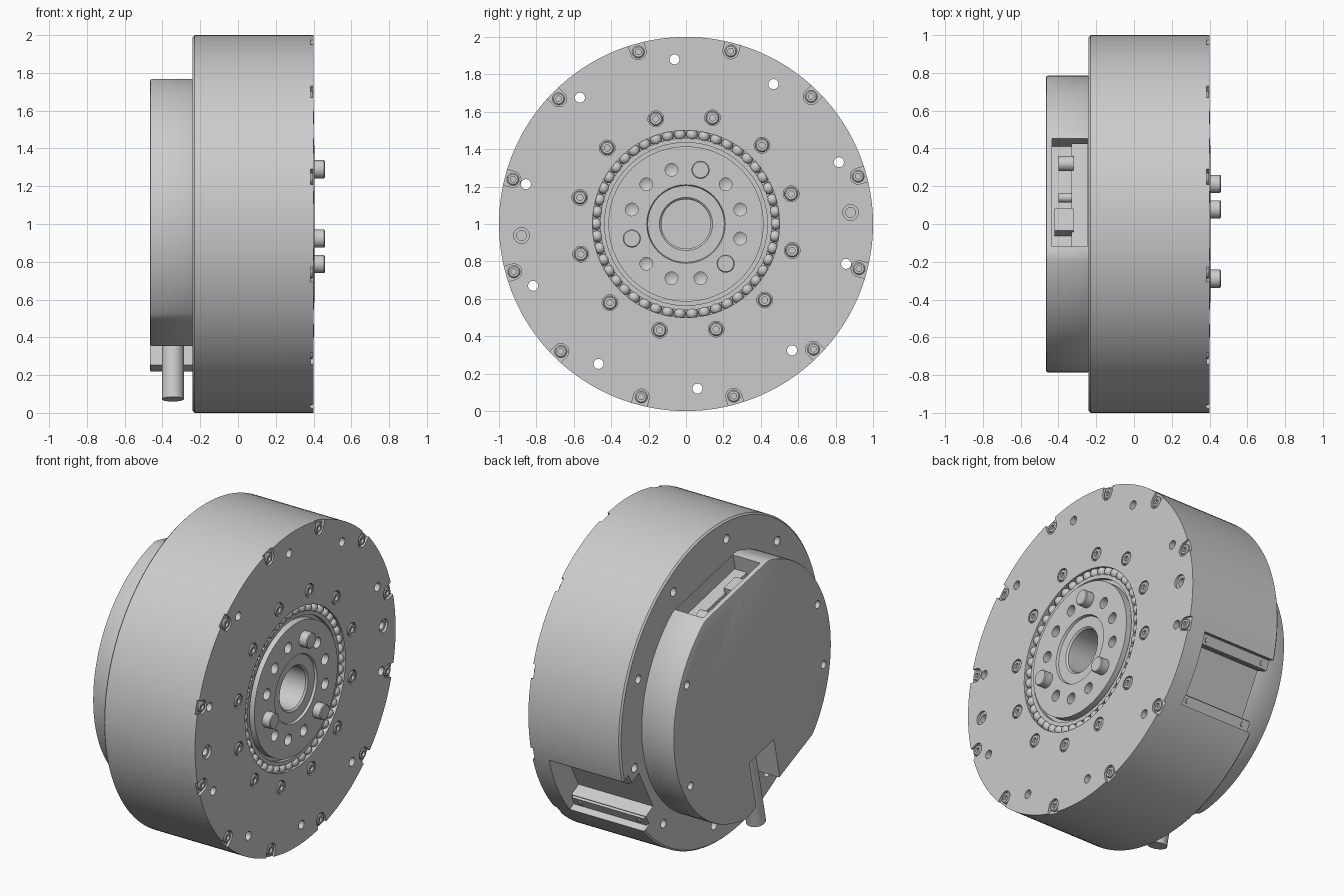
import bpy, bmesh, math
from mathutils import Matrix

cube = bpy.data.objects.get("Cube")
if cube:
    bpy.data.objects.remove(cube, do_unlink=True)

GREY = (0.6, 0.6, 0.6, 1)
metal = bpy.data.materials.new("grey metal")
metal.use_nodes = True
metal.diffuse_color = GREY
metal.node_tree.nodes["Principled BSDF"].inputs["Base Color"].default_value = GREY

TILT = math.radians(12.5)      # tilt of the rear cover
PORT = math.radians(118)       # direction of the side port


def polar(radius, degrees):
    a = math.radians(degrees)
    return radius * math.cos(a), radius * math.sin(a)


def ring(radius, first, step, count):
    return [polar(radius, first + step * i) for i in range(count)]


def merge(bm, part, matrix):
    bmesh.ops.remove_doubles(part, verts=part.verts, dist=1e-5)
    bmesh.ops.recalc_face_normals(part, faces=part.faces)
    part.transform(matrix)
    mesh = bpy.data.meshes.new("part")
    part.to_mesh(mesh)
    bm.from_mesh(mesh)
    part.free()
    bpy.data.meshes.remove(mesh)


def lathe(bm, profile, centre=(0, 0), steps=24):
    """Turn (x, radius) points around an axis parallel to x."""
    part = bmesh.new()
    verts = [part.verts.new((x, 0, r)) for x, r in profile]
    edges = [part.edges.new(pair) for pair in zip(verts, verts[1:])]
    bmesh.ops.spin(part, geom=verts + edges, axis=(1, 0, 0), cent=(0, 0, 0),
                   angle=2 * math.pi, steps=steps, use_merge=True)
    merge(bm, part, Matrix.Translation((0, *centre)))


def prism(bm, outline, x0, x1, angle=0):
    """Extrude a (y, z) outline along x, turned about the main axis."""
    part = bmesh.new()
    face = part.faces.new([part.verts.new((x0, y, z)) for y, z in outline])
    for v in bmesh.ops.extrude_face_region(part, geom=[face])["geom"]:
        if isinstance(v, bmesh.types.BMVert):
            v.co.x = x1
    merge(bm, part, Matrix.Rotation(-angle, 4, 'X'))


def rect(y0, y1, z0, z1):
    return [(y0, z0), (y1, z0), (y1, z1), (y0, z1)]


def rod(bm, x0, x1, radius, centre, steps=24):
    lathe(bm, [(x0, 0), (x0, radius), (x1, radius), (x1, 0)], centre, steps)


def finish(name, bm):
    mesh = bpy.data.meshes.new(name)
    bm.to_mesh(mesh)
    bm.free()
    mesh.materials.append(metal)
    obj = bpy.data.objects.new(name, mesh)
    bpy.context.collection.objects.link(obj)
    obj.location.z = 1
    return obj


def apply(obj, kind, **settings):
    mod = obj.modifiers.new(kind, kind)
    for key, value in settings.items():
        setattr(mod, key, value)
    bpy.context.view_layer.objects.active = obj
    bpy.ops.object.modifier_apply(modifier=mod.name)


def cut(obj, bm):
    cutter = finish("cutter", bm)
    cutter.hide_render = True
    bpy.context.view_layer.update()
    apply(obj, 'BOOLEAN', operation='DIFFERENCE', solver='EXACT', object=cutter)
    bpy.data.objects.remove(cutter, do_unlink=True)


def screw(bm, x, radius, centre):
    lathe(bm, [(x - .03, 0), (x - .03, radius), (x - .006, radius), (x, radius - .006),
               (x, radius * .45), (x - .015, radius * .45), (x - .015, 0)], centre)


# Housing: drum with a deep central well
bm = bmesh.new()
lathe(bm, [(-.24, 0), (-.24, .99), (-.23, 1), (.4, 1), (.4, .5), (-.2, .5), (-.2, 0)], steps=128)
housing = finish("housing", bm)

# Side port, recessed in two steps
cuts = bmesh.new()
prism(cuts, [(-.22, 1.1), (-.22, .92), (-.15, .92), (-.15, .84),
             (.15, .84), (.15, .92), (.22, .92), (.22, 1.1)], -.4, .28, PORT)
cut(housing, cuts)

# Screw pockets open to the rim
rim_screws = ring(.955, 15.5, 30, 12)
slot = [(y, .955 + z) for y, z in ring(.042, 180, 18, 11)] + [(.042, 1.1), (-.042, 1.1)]
cuts = bmesh.new()
for i in range(12):
    prism(cuts, slot, .385, .5, math.radians(90 - 15.5 - 30 * i))
cut(housing, cuts)

# Through holes, stepped bores and face screw pockets
face_screws = ring(.585, 16, 30, 12)
cuts = bmesh.new()
for c in ring(.882, 22, 36, 10):
    rod(cuts, -.5, .6, .027, c, 16)
for c in ring(.882, 4, 180, 2):
    lathe(cuts, [(.25, 0), (.25, .026), (.385, .026), (.385, .042), (.5, .042), (.5, 0)], c)
for c in face_screws:
    rod(cuts, .375, .5, .042, c)
cut(housing, cuts)

# Port rails and their screws
bm = bmesh.new()
studs = bmesh.new()
for side in (-1, 1):
    prism(bm, rect(side * .185 - .03, side * .185 + .03, .9, .935), -.235, .27, PORT)
    for x in (-.19, .22):
        spot = Matrix.Rotation(-PORT, 4, 'X') @ Matrix.Translation((x, side * .185, .935))
        bmesh.ops.create_cone(studs, cap_ends=True, segments=12, radius1=.016,
                              radius2=.016, depth=.014, matrix=spot)
finish("port_rails", bm)
finish("port_screws", studs)

# Output hub with its bore, step rings and bolt holes
bm = bmesh.new()
lathe(bm, [(-.2, 0), (-.2, .495), (.345, .495), (.345, .46), (.385, .46), (.385, .435),
           (.36, .435), (.36, .415), (.405, .415), (.405, .21), (.39, .205), (.39, .142),
           (.38, .132), (-.15, .132), (-.15, 0)], steps=96)
hub = finish("output_hub", bm)
cuts = bmesh.new()
bolts = ring(.3, 15, 30, 12)
pins = (2, 6, 10)
for i, c in enumerate(bolts):
    if i not in pins:
        lathe(cuts, [(.31, 0), (.33, .034), (.5, .034), (.5, 0)], c)
cut(hub, cuts)

bm = bmesh.new()
for i in pins:
    lathe(bm, [(.3, 0), (.3, .048), (.455, .048), (.46, .043), (.46, 0)], bolts[i], 32)
finish("dowel_pins", bm)

# Bearing balls
bm = bmesh.new()
for c in ring(.48, 0, 360 / 46, 46):
    bmesh.ops.create_uvsphere(bm, u_segments=12, v_segments=8, radius=.031,
                              matrix=Matrix.Translation((.368, *c)))
finish("bearing_balls", bm)

# Screws on the front plate
bm = bmesh.new()
for c in rim_screws:
    screw(bm, .399, .033, c)
for c in face_screws:
    screw(bm, .403, .036, c)
finish("plate_screws", bm)

# Rear cover: disc with a flat at the top and one at the bottom
bm = bmesh.new()
outline = []
for i in range(144):
    a = 2 * math.pi * i / 144
    r = .785
    for normal, dist in ((math.pi / 2 - TILT, .715), (math.radians(246.4), .70)):
        if math.cos(a - normal) > .1:
            r = min(r, dist / math.cos(a - normal))
    outline.append((r * math.cos(a), r * math.sin(a)))
prism(bm, outline, -.465, -.235)
cover = finish("rear_cover", bm)
apply(cover, 'BEVEL', width=.008, segments=2, limit_method='ANGLE', angle_limit=math.radians(60))

cuts = bmesh.new()
prism(cuts, rect(-.125, .125, -.9, -.42), -.6, -.2, TILT)        # cable slot
prism(cuts, rect(-.28, .305, .52, .9), -.435, -.245, TILT)       # connector pocket
for degrees in (24, -30, 155, 188):
    rod(cuts, -.6, -.42, .024, polar(.715, degrees), 16)
cut(cover, cuts)

# Connector inside the pocket
bm = bmesh.new()
prism(bm, rect(-.275, .3, .5, .62), -.33, -.24, TILT)
prism(bm, rect(-.18, -.06, .5, .65), -.42, -.32, TILT)
finish("connector_block", bm)
bm = bmesh.new()
for y, r in ((.32, .04), (.14, .025)):
    rod(bm, -.4, -.32, r, (y, .56))
finish("connector_studs", bm)

# Cable leaving the slot
bm = bmesh.new()
bmesh.ops.create_cone(bm, cap_ends=True, segments=32, radius1=.058, radius2=.058, depth=.56)
bm.transform(Matrix.Rotation(-TILT, 4, 'X') @ Matrix.Translation((-.345, 0, -.67)))
finish("cable", bm)

# Smooth shading with sharp edges kept
bpy.ops.object.select_all(action='DESELECT')
for obj in bpy.context.collection.objects:
    if obj.type == 'MESH' and metal.name in obj.data.materials:
        obj.select_set(True)
        bpy.context.view_layer.objects.active = obj
bpy.ops.object.shade_smooth_by_angle(angle=math.radians(30))
